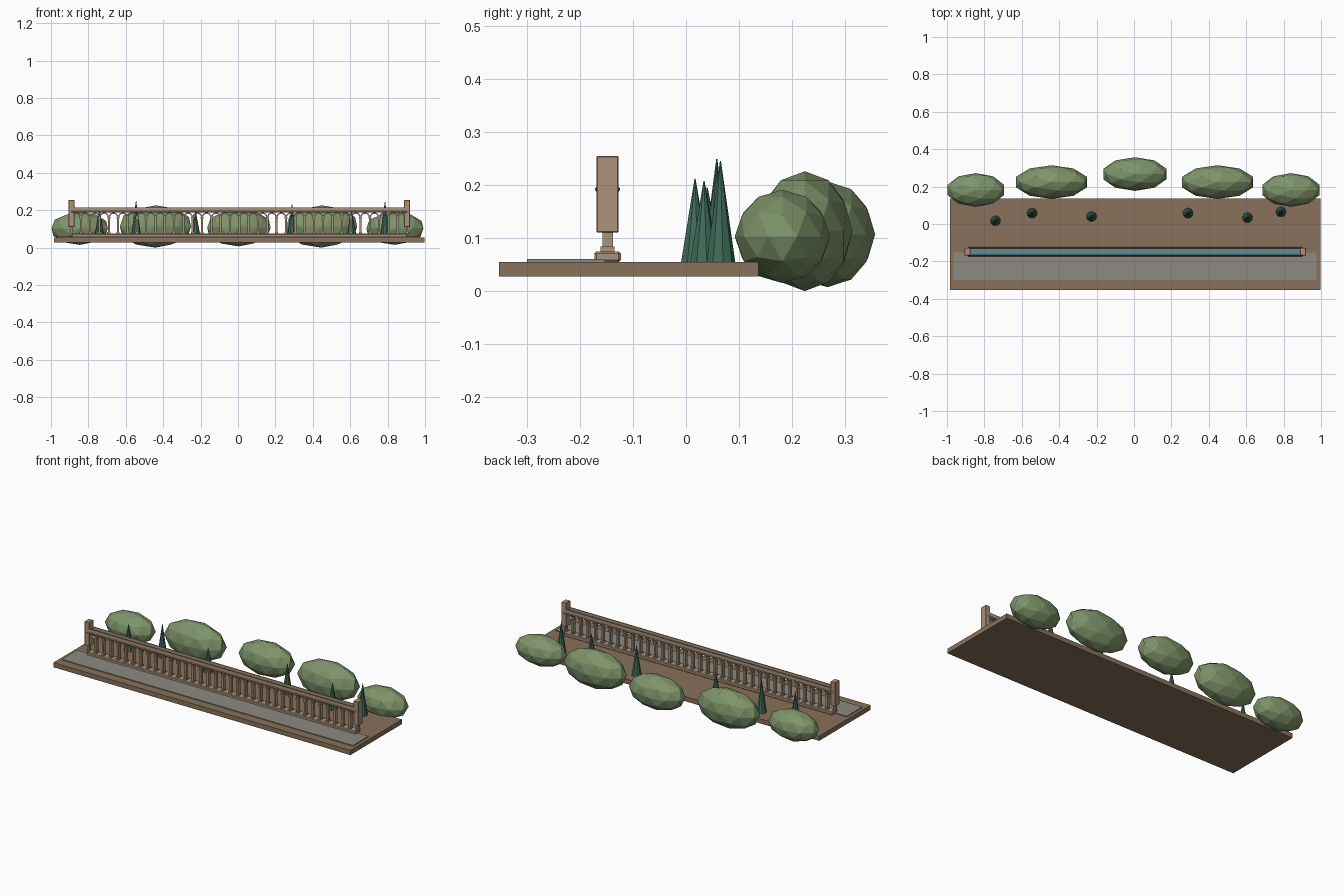
import bpy, bmesh, math
from mathutils import Matrix, Vector

if "Cube" in bpy.data.objects:
    bpy.data.objects.remove(bpy.data.objects["Cube"])


def mat(name, rgb):
    m = bpy.data.materials.new(name)
    m.diffuse_color = (*rgb, 1)
    m.use_nodes = True
    m.node_tree.nodes["Principled BSDF"].inputs["Base Color"].default_value = m.diffuse_color
    return m


SOIL = mat("brown earth", (0.25, 0.165, 0.105))
PATH = mat("grey paving", (0.27, 0.25, 0.22))
STONE = mat("tan stone", (0.41, 0.29, 0.195))
TEAL = mat("teal glaze", (0.115, 0.26, 0.305))
LEAF = mat("leaf green", (0.21, 0.30, 0.145))
PINE = mat("dark pine green", (0.05, 0.15, 0.10))


def finish(bm, name, material):
    bmesh.ops.recalc_face_normals(bm, faces=bm.faces)
    me = bpy.data.meshes.new(name)
    bm.to_mesh(me)
    bm.free()
    me.materials.append(material)
    ob = bpy.data.objects.new(name, me)
    bpy.context.collection.objects.link(ob)
    return ob


def add_box(bm, x, y, z):
    """Box from (min, max) ranges."""
    c = Vector([(a + b) / 2 for a, b in (x, y, z)])
    s = [b - a for a, b in (x, y, z)]
    bmesh.ops.create_cube(bm, size=1, matrix=Matrix.Translation(c) @ Matrix.Diagonal((*s, 1)))


def box(name, material, x, y, z, bevel=0):
    bm = bmesh.new()
    add_box(bm, x, y, z)
    ob = finish(bm, name, material)
    if bevel:
        mod = ob.modifiers.new("bevel", 'BEVEL')
        mod.width, mod.segments = bevel, 1
    return ob


def around(c, half):
    return (c - half, c + half)


# Ground slab and paved walk
box("ground_slab", SOIL, (-0.984, 0.997), (-0.353, 0.137), (0.027, 0.055))
box("paved_walk", PATH, (-0.965, 0.977), (-0.30, -0.153), (0.054, 0.060))

# Railing: plinth, ledge, and hollow handrail with a teal channel
Y, X0, X1 = -0.148, -0.89, 0.904
box("railing_plinth", STONE, (X0, X1), around(Y, 0.025), (0.055, 0.075), 0.004)
box("railing_ledge", STONE, (X0, X1), around(Y, 0.0235), (0.188, 0.196), 0.002)
for side, label in ((-1, "front"), (1, "back")):
    box("handrail_" + label, STONE, (X0, X1), around(Y + side * 0.017, 0.003), (0.195, 0.216))
box("handrail_channel", TEAL, (X0, X1), around(Y, 0.0145), (0.195, 0.201))

# End posts
for x, label in ((X0, "left"), (X1, "right")):
    box("end_post_" + label, STONE, around(x, 0.0155), around(Y, 0.021), (0.11, 0.255), 0.002)

# Balusters with foot, collar and capital
COUNT = 37
step = (X1 - X0) / (COUNT - 1)
bm = bmesh.new()
for i in range(COUNT):
    x = X0 + i * step
    for half, depth, z in ((0.0055, 0.010, (0.074, 0.164)),
                           (0.0085, 0.013, (0.074, 0.084)),
                           (0.0080, 0.013, (0.156, 0.164))):
        add_box(bm, around(x, half), around(Y, depth), z)
finish(bm, "balusters", STONE)

# Round arches joining the balusters
bm = bmesh.new()
SEG, SPRING = 8, 0.162
for i in range(COUNT - 1):
    cx = X0 + (i + 0.5) * step
    rings = []
    for k in range(SEG + 1):
        a = math.pi * k / SEG
        rings.append([bm.verts.new((cx + r * math.cos(a), Y + y, SPRING + r * math.sin(a)))
                      for r, y in ((0.0195, -0.010), (0.0262, -0.010),
                                   (0.0262, 0.010), (0.0195, 0.010))])
    for a, b in zip(rings, rings[1:]):
        for j in range(4):
            n = (j + 1) % 4
            bm.faces.new((a[j], a[n], b[n], b[j]))
    bm.faces.new(rings[0])
    bm.faces.new(rings[-1])
finish(bm, "railing_arches", STONE)

# Rounded bushes: centre x, y, z and radii x, z
for i, (x, y, z, rx, rz) in enumerate(((-0.846, 0.182, 0.103, 0.158, 0.088),
                                       (-0.441, 0.224, 0.113, 0.200, 0.113),
                                       (0.005, 0.267, 0.107, 0.178, 0.100),
                                       (0.447, 0.224, 0.113, 0.200, 0.113),
                                       (0.839, 0.182, 0.103, 0.160, 0.088))):
    bm = bmesh.new()
    bmesh.ops.create_icosphere(bm, subdivisions=2, radius=1,
                               matrix=Matrix.Translation((x, y, z)) @ Matrix.Diagonal((rx, 0.09, rz, 1)))
    finish(bm, f"bush_{i + 1}", LEAF)

# Slim conifers: x, y and tip height
for i, (x, y, top) in enumerate(((-0.741, 0.017, 0.212), (-0.545, 0.058, 0.249),
                                 (-0.227, 0.040, 0.195), (0.289, 0.058, 0.232),
                                 (0.607, 0.034, 0.208), (0.786, 0.065, 0.245))):
    bm = bmesh.new()
    h = top - 0.054
    bmesh.ops.create_cone(bm, cap_ends=True, segments=9, radius1=0.028, radius2=0.001,
                          depth=h, matrix=Matrix.Translation((x, y, 0.054 + h / 2)))
    finish(bm, f"conifer_{i + 1}", PINE)
